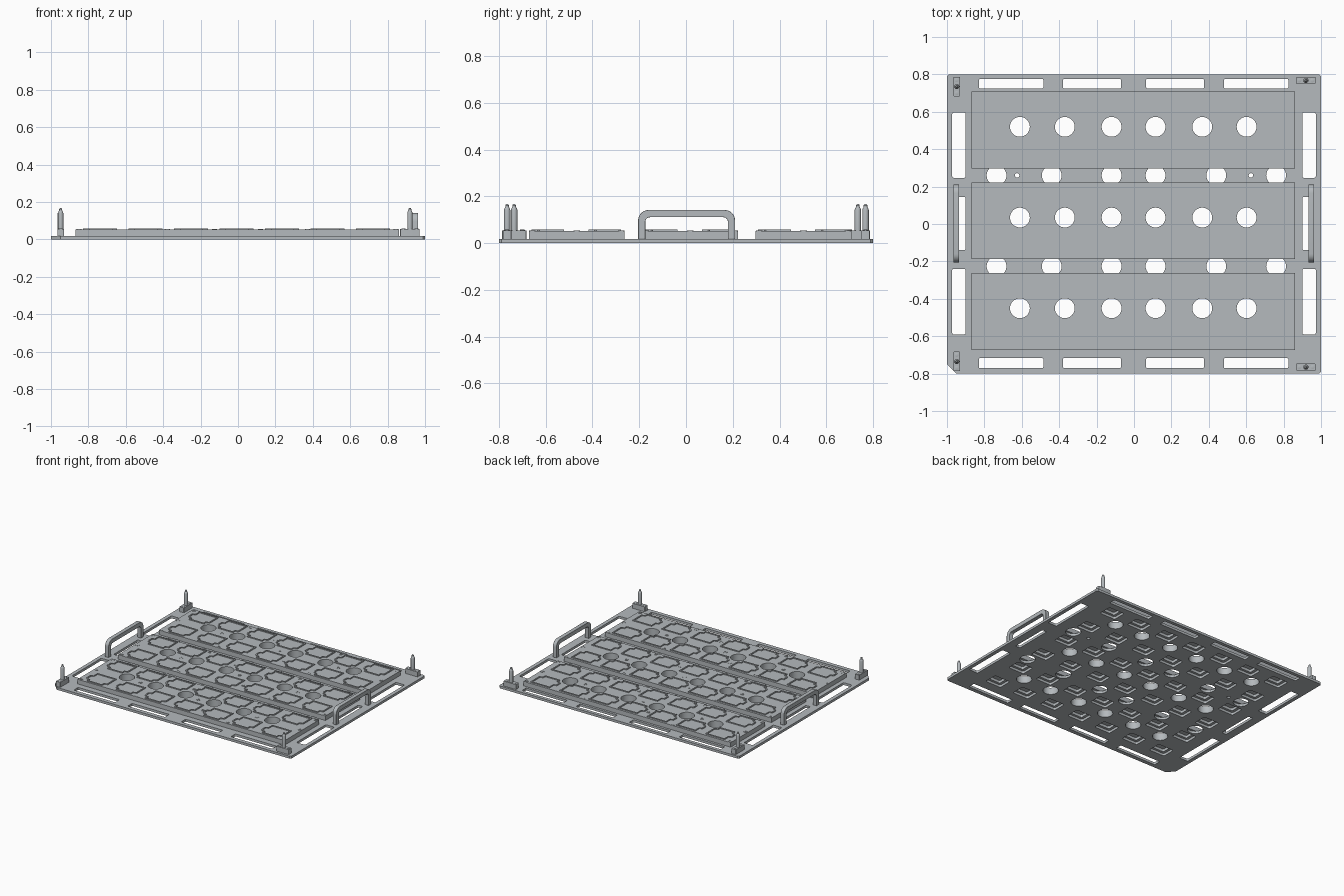
import bpy, bmesh, math
from mathutils import Matrix

cube = bpy.data.objects.get("Cube")
if cube:
    bpy.data.objects.remove(cube, do_unlink=True)

metal = bpy.data.materials.new("light grey metal")
metal.use_nodes = True
GREY = (0.46, 0.49, 0.51, 1)
metal.diffuse_color = GREY
metal.node_tree.nodes["Principled BSDF"].inputs["Base Color"].default_value = GREY

BASE_TOP, BAR_TOP = 0.018, 0.052
COLS = [-0.738 + 0.243 * i for i in range(7)]
BARS = [("back", 0.5025), ("middle", 0.0175), ("front", -0.4675)]


def link(name, mesh, loc=(0, 0, 0)):
    ob = bpy.data.objects.new(name, mesh)
    ob.location = loc
    bpy.context.collection.objects.link(ob)
    return ob


def rect(x0, x1, y0, y1, r=0.0):
    """Rectangle loop, with rounded corners if r is given."""
    if r == 0:
        return [(x0, y0), (x1, y0), (x1, y1), (x0, y1)]
    pts = []
    corners = [(x1 - r, y1 - r), (x0 + r, y1 - r), (x0 + r, y0 + r), (x1 - r, y0 + r)]
    for k, (cx, cy) in enumerate(corners):
        for i in range(7):
            a = math.pi / 2 * (k + i / 6)
            pts.append((cx + r * math.cos(a), cy + r * math.sin(a)))
    return pts


def box_loop(cx, cy, w, h, r=0.0):
    return rect(cx - w / 2, cx + w / 2, cy - h / 2, cy + h / 2, r)


def circle(cx, cy, r, n=32):
    return [(cx + r * math.cos(2 * math.pi * i / n), cy + r * math.sin(2 * math.pi * i / n))
            for i in range(n)]


def finish(bm, name):
    """Weld, orient and store a mesh with smooth round walls."""
    bmesh.ops.remove_doubles(bm, verts=bm.verts, dist=0.00002)
    bmesh.ops.recalc_face_normals(bm, faces=bm.faces)
    for f in bm.faces:
        f.smooth = True
    for e in bm.edges:
        e.smooth = len(e.link_faces) == 2 and e.calc_face_angle(0) < math.radians(30)
    mesh = bpy.data.meshes.new(name)
    bm.to_mesh(mesh)
    bm.free()
    mesh.materials.append(metal)
    return mesh


def plate(name, z0, z1, loops):
    """Flat plate from an outline loop followed by hole loops."""
    cu = bpy.data.curves.new(name, 'CURVE')
    cu.dimensions = '2D'
    cu.fill_mode = 'BOTH'
    cu.extrude = (z1 - z0) / 2
    for loop in loops:
        sp = cu.splines.new('POLY')
        sp.points.add(len(loop) - 1)
        for p, (x, y) in zip(sp.points, loop):
            p.co = (x, y, 0, 1)
        sp.use_cyclic_u = True
    tmp = link("outline_helper", cu)
    bpy.context.view_layer.update()
    ev = tmp.evaluated_get(bpy.context.evaluated_depsgraph_get())
    raw = bpy.data.meshes.new_from_object(ev)
    bm = bmesh.new()
    bm.from_mesh(raw)
    bmesh.ops.translate(bm, verts=bm.verts, vec=(0, 0, (z0 + z1) / 2))
    bpy.data.objects.remove(tmp, do_unlink=True)
    bpy.data.curves.remove(cu)
    bpy.data.meshes.remove(raw)
    return finish(bm, name)


def lathe(name, profile, n=20):
    """Turned part from (radius, height) points."""
    bm = bmesh.new()
    rings = [[bm.verts.new((x, y, z)) for x, y in circle(0, 0, r, n)] for r, z in profile]
    for a, b in zip(rings, rings[1:]):
        for i in range(n):
            bm.faces.new((a[i], a[(i + 1) % n], b[(i + 1) % n], b[i]))
    bm.faces.new(rings[0])
    bm.faces.new(rings[-1])
    return finish(bm, name)


# base plate with one clipped corner, slots, round holes and pockets
loops = [[(-0.95, -0.8), (0.99, -0.8), (1, -0.79), (1, 0.79), (0.99, 0.8),
          (-0.99, 0.8), (-1, 0.79), (-1, -0.75)]]
for x0, x1 in ((-0.83, -0.485), (-0.38, -0.07), (0.065, 0.375), (0.48, 0.825)):
    loops += [rect(x0, x1, 0.725, 0.775, 0.006), rect(x0, x1, -0.77, -0.717, 0.006)]
for s in (-1, 1):
    for inner, outer, y0, y1 in ((0.9, 0.972, 0.247, 0.595), (0.9, 0.938, -0.14, 0.145),
                                 (0.9, 0.972, -0.59, -0.24)):
        xs = sorted((s * inner, s * outer))
        loops.append(rect(xs[0], xs[1], y0, y1, 0.008))
    loops.append(circle(s * 0.625, 0.26, 0.012, 16))
HOLE_X = (-0.61, -0.37, -0.12, 0.115, 0.365, 0.602)
for y in (0.26, -0.226):
    loops += [circle(x, y, 0.053) for x in (-0.735, -0.44, -0.12, 0.115, 0.44, 0.76)]
for _, c in BARS:
    loops += [circle(x, c + 0.017, 0.053) for x in HOLE_X]
    loops += [box_loop(x, c + d, 0.13, 0.1, 0.012) for x in COLS for d in (-0.122, 0.122)]
link("base_plate", plate("base_plate", 0, BASE_TOP, loops))

# locating rim around each seat, and fastener ring
seat = [(-0.068, 0.068), (-0.068, 0.018), (-0.09, 0.012), (-0.09, -0.03), (-0.075, -0.045),
        (-0.058, -0.05), (-0.058, -0.072), (0.066, -0.072), (0.066, -0.045), (0.092, -0.038),
        (0.092, 0.068)]
rim_mesh = plate("seat_rim", BAR_TOP, BAR_TOP + 0.006,
                 [seat, [(x * 0.9, y * 0.88) for x, y in seat]])
ring_mesh = plate("fastener", BAR_TOP, BAR_TOP + 0.002,
                  [circle(0, 0, 0.014, 16), circle(0, 0, 0.006, 12)])

# three raised bars: recessed lower layer, closed top layer, rims and fasteners
for side, c in BARS:
    outline = rect(-0.868, 0.86, c - 0.205, c + 0.205)
    holes = [circle(x, c + 0.017, 0.053) for x in HOLE_X]
    pockets = [box_loop(x, c + d, 0.09, 0.064, 0.008) for x in COLS for d in (-0.122, 0.122)]
    link(side + "_bar_lower", plate("bar_lower", BASE_TOP, 0.038, [outline] + holes + pockets))
    link(side + "_bar_top", plate("bar_top", 0.038, BAR_TOP, [outline] + holes))
    for x in COLS:
        for d in (-0.122, 0.122):
            link(side + "_seat_rim", rim_mesh, (x, c + d, 0))
    spots = [(x, d) for x in (-0.85, -0.378, 0.372, 0.845) for d in (-0.19, 0.19)]
    spots += [(x, 0) for x in (-0.85, -0.485, 0, 0.485, 0.845)]
    spots += [(-0.125, 0.122), (0.12, -0.122)]
    for x, d in spots:
        link(side + "_fastener", ring_mesh, (x, c + d, 0))

# carrying handles
outer = rect(-0.205, 0.21, -0.06, 0.142, 0.045)
inner = rect(-0.174, 0.179, -0.06, 0.111, 0.02)


def arch(loop):
    """Upper half of a rounded loop, with its legs cut at the base plate."""
    top = loop[:14]
    return [(top[0][0], BASE_TOP)] + top + [(top[-1][0], BASE_TOP)]


handle_mesh = plate("handle", -0.015, 0.015, [arch(outer) + arch(inner)[::-1]])
handle_mesh.transform(Matrix(((0, 0, 1, 0), (1, 0, 0, 0), (0, 1, 0, 0), (0, 0, 0, 1))))
for name, x in (("right_handle", -0.95), ("left_handle", 0.948)):
    ob = link(name, handle_mesh, (x, 0, 0))
    bev = ob.modifiers.new("soft edges", 'BEVEL')
    bev.width = 0.005
    bev.segments = 2
    bev.limit_method = 'ANGLE'

# corner blocks, each with a guide pin between two screws
pin_mesh = lathe("guide_pin", [(0.014, 0.05), (0.014, 0.14), (0.012, 0.148),
                               (0.008, 0.154), (0.008, 0.162), (0.004, 0.167)])
screw_mesh = lathe("block_screw", [(0.011, 0.05), (0.011, 0.057), (0.006, 0.058)], 16)
for name, x, y, along_y in (("front_right", -0.948, -0.735, True),
                            ("front_left", 0.919, -0.765, False),
                            ("back_right", -0.948, 0.735, True),
                            ("back_left", 0.919, 0.768, False)):
    w, h = (0.036, 0.104) if along_y else (0.104, 0.036)
    link(name + "_block", plate("block", BASE_TOP, 0.055, [box_loop(x, y, w, h, 0.004)]))
    link(name + "_pin", pin_mesh, (x, y, 0))
    for s in (-0.035, 0.035):
        link(name + "_block_screw", screw_mesh,
             (x, y + s, 0) if along_y else (x + s, y, 0))
